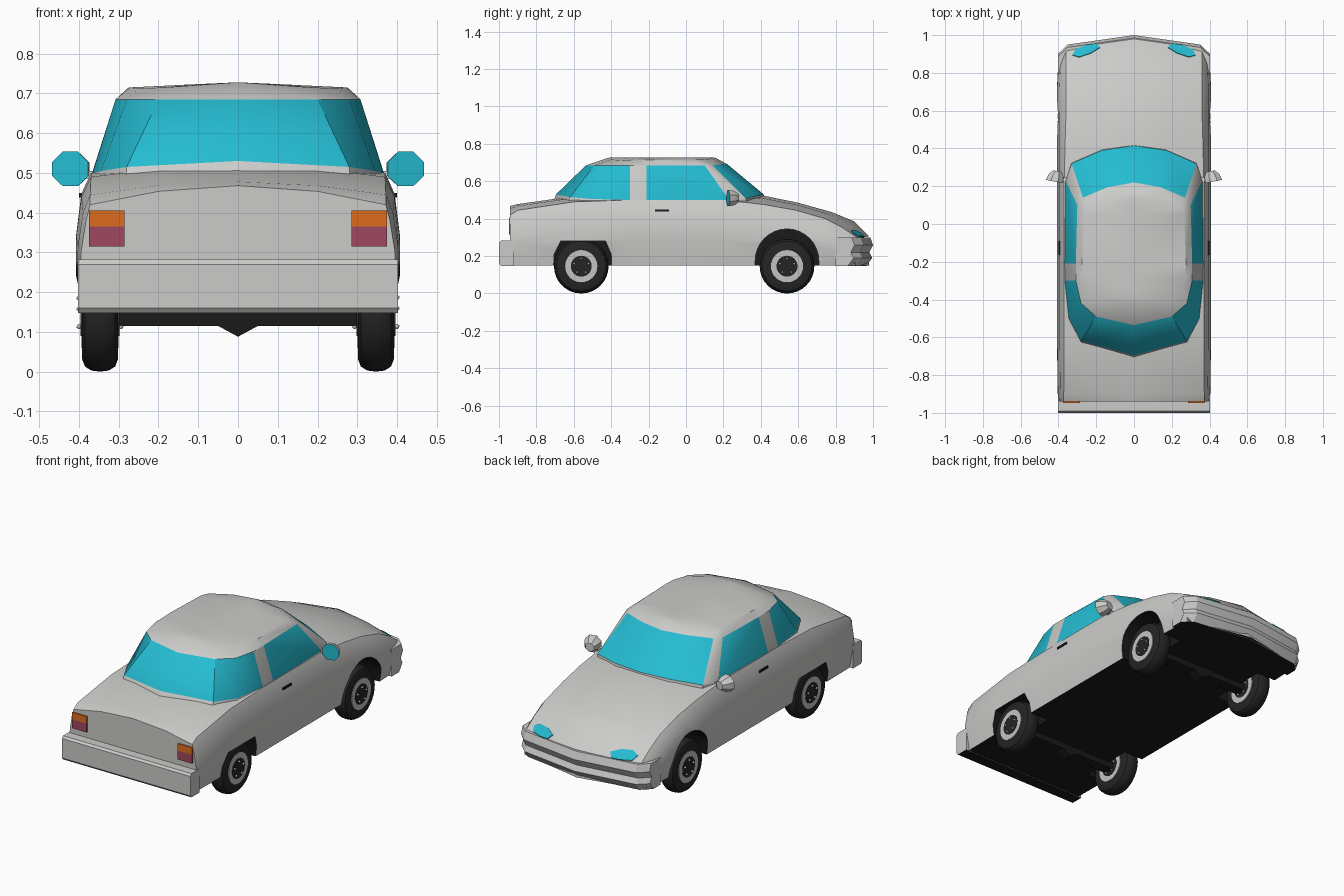
import bpy, bmesh, math
from mathutils import Vector
from mathutils.bvhtree import BVHTree

if "Cube" in bpy.data.objects:
    bpy.data.objects.remove(bpy.data.objects["Cube"])


def mat(name, rgb):
    m = bpy.data.materials.new(name)
    m.diffuse_color = (*rgb, 1)
    m.use_nodes = True
    m.node_tree.nodes["Principled BSDF"].inputs["Base Color"].default_value = m.diffuse_color
    return m


PAINT = mat("silver paint", (0.60, 0.60, 0.59))
BLACK = mat("black underbody", (0.010, 0.010, 0.010))
GLASS = mat("cyan glass", (0.018, 0.50, 0.64))
TIRE = mat("tire rubber", (0.018, 0.018, 0.018))
RIM = mat("wheel metal", (0.55, 0.55, 0.55))
ORANGE = mat("orange lamp", (0.72, 0.15, 0.013))
RED = mat("red lamp", (0.34, 0.065, 0.115))


def finish(name, bm, mats, smooth=30):
    bmesh.ops.recalc_face_normals(bm, faces=bm.faces)
    me = bpy.data.meshes.new(name)
    bm.to_mesh(me)
    bm.free()
    ob = bpy.data.objects.new(name, me)
    bpy.context.collection.objects.link(ob)
    for m in mats:
        me.materials.append(m)
    bpy.ops.object.select_all(action='DESELECT')
    ob.select_set(True)
    bpy.context.view_layer.objects.active = ob
    if smooth:
        bpy.ops.object.shade_smooth_by_angle(angle=math.radians(smooth))
    return ob


def add_loft(bm, rings):
    """Skin closed rings of points and cap both ends."""
    vs = [[bm.verts.new(p) for p in r] for r in rings]
    n = len(rings[0])
    for a, b in zip(vs, vs[1:]):
        for i in range(n):
            j = (i + 1) % n
            bm.faces.new((a[i], a[j], b[j], b[i]))
    bm.faces.new(vs[0])
    bm.faces.new(vs[-1])


def blacken_bottom(bm):
    bmesh.ops.recalc_face_normals(bm, faces=bm.faces)
    for f in bm.faces:
        if f.normal.z < -0.9:
            f.material_index = 1


def bow(x):
    """How far the nose sweeps back away from the centre line."""
    x = abs(x)
    return 0.05 * x / 0.35 + max(0, x - 0.35) * 0.8


# --- lower body: cross-sections along y (y, width, shoulder x, shoulder z, centre z, bow)
stations = [(-0.94, 0.97, 0.372, 0.42, 0.468, 0), (-0.90, 0.99, 0.372, 0.445, 0.478, 0),
            (-0.60, 1, 0.37, 0.49, 0.52, 0), (-0.30, 1, 0.37, 0.50, 0.53, 0),
            (0.20, 1, 0.37, 0.50, 0.53, 0), (0.42, 1, 0.365, 0.475, 0.522, 0),
            (0.60, 1, 0.36, 0.445, 0.485, 0.2), (0.78, 1, 0.36, 0.40, 0.435, 0.6),
            (0.90, 0.99, 0.36, 0.35, 0.385, 1), (0.98, 0.97, 0.36, 0.295, 0.305, 1)]
rings = []
for y, w, sx, sz, cz, b in stations:
    z = lambda t: 0.15 + (sz - 0.15) * t
    half = [(0, 0.15), (0.388 * w, 0.15), (0.408 * w, z(0.38)), (0.407 * w, z(0.56)),
            (0.394 * w, z(0.85)), (sx, sz), (0.2, sz + (cz - sz) * 0.7), (0, cz)]
    ring = half + [(-x, zz) for x, zz in reversed(half[1:-1])]
    rings.append([(x, y - b * bow(x), zz) for x, zz in ring])
bm = bmesh.new()
add_loft(bm, rings)
blacken_bottom(bm)
surface = BVHTree.FromBMesh(bm)
body = finish("car_body", bm, [PAINT, BLACK], 0)

# --- wheel arches cut out of the body, lined in black
front_arch = [(0.54 + 0.17 * math.cos(a), 0.175 + 0.17 * math.sin(a))
              for a in [math.pi * i / 16 for i in range(17)]] + [(0.37, 0.1), (0.71, 0.1)]
rear_arch = [(-0.71, 0.1), (-0.705, 0.21), (-0.67, 0.28), (-0.43, 0.28), (-0.40, 0.21), (-0.395, 0.1)]
bm = bmesh.new()
for arch in (front_arch, rear_arch):
    for s in (-1, 1):
        add_loft(bm, [[(s * x, y, z) for y, z in arch] for x in (0.27, 0.46)])
for f in bm.faces:
    f.material_index = 1
cutter = finish("arch_cutter", bm, [PAINT, BLACK], 0)
cutter.hide_render = True
mod = body.modifiers.new("arches", 'BOOLEAN')
mod.operation, mod.solver, mod.object = 'DIFFERENCE', 'EXACT', cutter
bpy.context.view_layer.objects.active = body
body.select_set(True)
bpy.ops.object.modifier_apply(modifier=mod.name)
bpy.data.objects.remove(cutter)
bpy.ops.object.shade_smooth_by_angle(angle=math.radians(30))

# --- bumpers: (y, z) profiles swept across x
front_profile = [(0.80, 0.148), (0.965, 0.148), (0.995, 0.19), (0.98, 0.22),
                 (1.0, 0.258), (0.985, 0.30), (0.80, 0.30)]
rear_profile = [(-0.92, 0.148), (-0.99, 0.148), (-1.0, 0.16), (-1.0, 0.27), (-0.99, 0.282), (-0.92, 0.282)]
for name, prof, swept in (("front_bumper", front_profile, 1), ("rear_bumper", rear_profile, 0)):
    bm = bmesh.new()
    add_loft(bm, [[(x, y - swept * bow(x) * (y > 0.9), z) for y, z in prof]
                  for x in (-0.402, -0.35, 0, 0.35, 0.402)])
    blacken_bottom(bm)
    finish(name, bm, [PAINT, BLACK], 25)

# --- cabin: half rings running from windscreen centre round to rear window centre
low = [(0, .415, .53), (.17, .39, .525), (.33, .32, .508), (.362, .23, .50), (.367, -.21, .50),
       (.366, -.30, .50), (.345, -.50, .505), (.28, -.62, .515), (0, -.695, .53)]
high = [(0, .22, .692), (.14, .195, .692), (.27, .14, .687), (.30, .10, .685), (.308, -.21, .685),
        (.308, -.30, .685), (.28, -.42, .685), (.2, -.49, .685), (0, -.535, .685)]
roof = [(0, .16, .724), (.13, .14, .722), (.245, .09, .716), (.265, .05, .715), (.275, -.21, .715),
        (.272, -.28, .715), (.25, -.35, .712), (.17, -.40, .716), (0, -.42, .724)]
skirt = [(x, y * 1.03, z - 0.06) for x, y, z in low]
spine = [(0, y, 0.728 if 0 < i < 8 else 0.724) for i, (x, y, z) in enumerate(roof)]
bm = bmesh.new()
vs = [[bm.verts.new(p) for p in r] for r in (skirt, low, high, roof, spine)]
glass_columns = (0, 1, 3, 5, 6, 7)      # the others are pillars
for r in range(4):
    for c in range(8):
        f = bm.faces.new((vs[r][c], vs[r][c + 1], vs[r + 1][c + 1], vs[r + 1][c]))
        f.material_index = int(r == 1 and c in glass_columns)
bmesh.ops.remove_doubles(bm, verts=bm.verts, dist=0.0005)
twin = bmesh.ops.duplicate(bm, geom=bm.verts[:] + bm.edges[:] + bm.faces[:])["geom"]
for v in twin:
    if isinstance(v, bmesh.types.BMVert):
        v.co.x *= -1
bmesh.ops.remove_doubles(bm, verts=bm.verts, dist=0.0005)
finish("cabin", bm, [PAINT, GLASS], 30)


def box(name, x, y, z, material):
    bm = bmesh.new()
    add_loft(bm, [[(a, y[0], z[0]), (a, y[1], z[0]), (a, y[1], z[1]), (a, y[0], z[1])] for a in x])
    return finish(name, bm, [material], 0)


# --- wheels, turned around the x axis
def lathe(name, cx, cy, cz, prof, material, n=32):
    bm = bmesh.new()
    add_loft(bm, [[(cx + x, cy + r * math.cos(2 * math.pi * i / n), cz + r * math.sin(2 * math.pi * i / n))
                   for i in range(n)] for x, r in prof])
    return finish(name, bm, [material], 35)


tire = [(-.043, .08), (-.045, .115), (-.038, .133), (-.022, .143), (0, .146),
        (.022, .143), (.038, .133), (.045, .115), (.043, .08)]
for end, cy in (("front", 0.54), ("rear", -0.56)):
    for side, s in (("left", -1), ("right", 1)):
        tag, cx = f"{end}_{side}", s * 0.347
        lathe(tag + "_tire", cx, cy, 0.146, tire, TIRE)
        lathe(tag + "_rim", cx, cy, 0.146, [(-.047, .086), (.047, .086)], RIM)
        lathe(tag + "_hub", cx, cy, 0.146, [(-.049, .056), (.049, .056)], TIRE)
        bm = bmesh.new()
        for k in range(5):
            a = 2 * math.pi * k / 5 + math.pi / 2
            for d in (-.053, .053):
                g = bmesh.ops.create_icosphere(bm, subdivisions=1, radius=0.007)
                bmesh.ops.translate(bm, verts=g["verts"], vec=(
                    cx + d, cy + .04 * math.cos(a), .146 + .04 * math.sin(a)))
        finish(tag + "_lug_nuts", bm, [RIM], 60)
    # axle beam with a pointed middle
    half = [(0.31, 0.16), (0.31, 0.115), (0.05, 0.115)]
    section = half + [(0, 0.088)] + [(-x, z) for x, z in reversed(half)]
    bm = bmesh.new()
    add_loft(bm, [[(x, cy + d, z) for x, z in section] for d in (-0.03, 0.03)])
    finish(end + "_axle", bm, [BLACK], 0)

for side, s in (("left", -1), ("right", 1)):
    # tail lamps and door handle
    xr = (s * 0.285, s * 0.375)
    box(side + "_tail_lamp_orange", xr, (-0.947, -0.938), (0.365, 0.405), ORANGE)
    box(side + "_tail_lamp_red", xr, (-0.947, -0.938), (0.315, 0.365), RED)
    box(side + "_door_handle", (s * 0.38, s * 0.400), (-0.165, -0.09), (0.438, 0.45), BLACK)

    # headlamp: outline dropped onto the hood
    outline = [(.18, .935), (.20, .955), (.25, .95), (.31, .925), (.325, .895), (.29, .885), (.23, .905)]
    bm = bmesh.new()

    def drop(x, y):
        hit = surface.ray_cast(Vector((s * x, y, 2)), Vector((0, 0, -1)))[0]
        return bm.verts.new((s * x, y, (hit.z if hit else 0.30) + 0.006))

    edge = [drop(x, y) for x, y in outline]
    mid = drop(0.255, 0.922)
    for i in range(len(edge)):
        bm.faces.new((mid, edge[i], edge[(i + 1) % len(edge)]))
    for f in bm.faces:
        f.normal_update()
        if f.normal.z < 0:
            f.normal_flip()
    bmesh.ops.solidify(bm, geom=bm.faces[:], thickness=0.006)
    finish(side + "_headlamp", bm, [GLASS], 0)

    # door mirror: eight-sided shell with a glass face to the rear
    bm = bmesh.new()
    angles = [math.pi * (2 * k + 1) / 8 for k in range(8)]
    add_loft(bm, [[(s * (0.422 - 0.3 * (y - 0.225) + r * math.cos(a)),
                    y + 0.2 * r * math.cos(a), 0.51 + r * 0.96 * math.sin(a))
                   for a in angles] for y, r in ((0.225, 0.049), (0.255, 0.043), (0.28, 0.025))])
    bmesh.ops.recalc_face_normals(bm, faces=bm.faces)
    for f in bm.faces:
        if f.normal.y < -0.8:
            f.material_index = 1
    finish(side + "_mirror", bm, [PAINT, GLASS], 30)
    box(side + "_mirror_arm", (s * 0.345, s * 0.41), (0.225, 0.25), (0.485, 0.505), PAINT)
